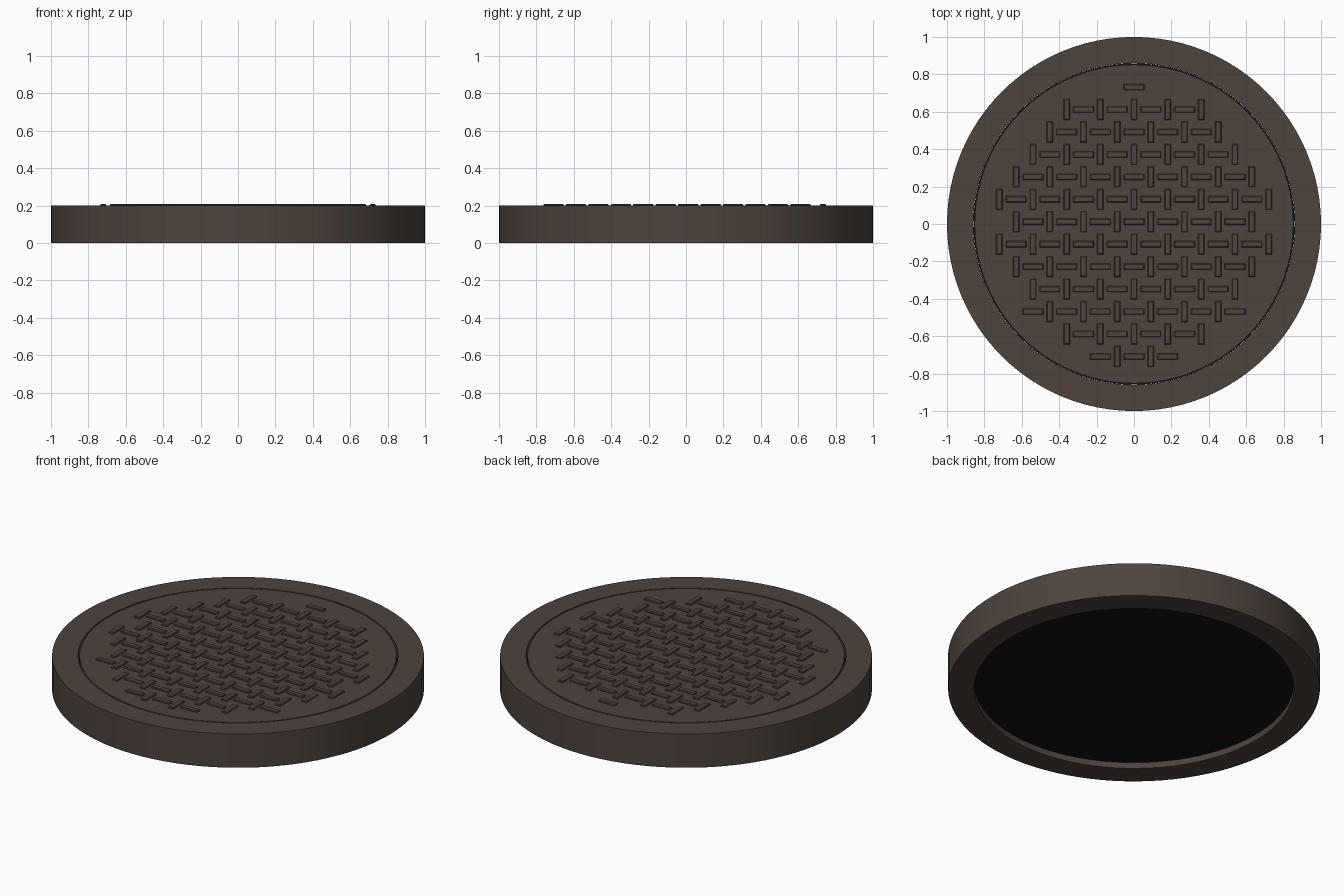
import bpy, bmesh, math

if "Cube" in bpy.data.objects:
    bpy.data.objects.remove(bpy.data.objects["Cube"])

SEG = 96
TOP = 0.20


def material(name, rgb):
    m = bpy.data.materials.new(name)
    m.diffuse_color = (*rgb, 1)
    m.use_nodes = True
    m.node_tree.nodes["Principled BSDF"].inputs["Base Color"].default_value = m.diffuse_color
    return m


iron = material("cast_iron", (0.078, 0.056, 0.046))
dark = material("dark_underside", (0.006, 0.006, 0.006))


def finish(name, bm, mat, smooth=True):
    bmesh.ops.recalc_face_normals(bm, faces=bm.faces)
    me = bpy.data.meshes.new(name)
    bm.to_mesh(me)
    bm.free()
    ob = bpy.data.objects.new(name, me)
    bpy.context.collection.objects.link(ob)
    me.materials.append(mat)
    if smooth:
        bpy.ops.object.select_all(action='DESELECT')
        bpy.context.view_layer.objects.active = ob
        ob.select_set(True)
        bpy.ops.object.shade_smooth_by_angle(angle=math.radians(30))
    return ob


def ring(name, r_in, r_out, z0, z1, mat):
    # rectangular section turned around z
    bm = bmesh.new()
    loops = []
    for r, z in ((r_out, z0), (r_out, z1), (r_in, z1), (r_in, z0)):
        loops.append([bm.verts.new((r * math.cos(2 * math.pi * i / SEG),
                                    r * math.sin(2 * math.pi * i / SEG), z))
                      for i in range(SEG)])
    for k in range(4):
        a, b = loops[k], loops[(k + 1) % 4]
        for i in range(SEG):
            j = (i + 1) % SEG
            bm.faces.new((a[i], a[j], b[j], b[i]))
    return finish(name, bm, mat)


def disc(name, r, z0, z1, mat):
    bm = bmesh.new()
    base = [bm.verts.new((r * math.cos(2 * math.pi * i / SEG),
                          r * math.sin(2 * math.pi * i / SEG), z0)) for i in range(SEG)]
    f = bm.faces.new(base)
    top = bmesh.ops.extrude_face_region(bm, geom=[f])["geom"]
    bmesh.ops.translate(bm, vec=(0, 0, z1 - z0),
                        verts=[g for g in top if isinstance(g, bmesh.types.BMVert)])
    if f.is_valid is False or not any(abs(sum(v.co.z for v in q.verts) / len(q.verts) - z0) < 1e-5
                                      for q in bm.faces):
        bm.faces.new(base)
    return finish(name, bm, mat)


# outer frame, cover plate and the dark body below it
ring("frame", 0.86, 1.0, 0.0, TOP, iron)
disc("cover", 0.852, 0.15, TOP, iron)
disc("cover_underside", 0.859, 0.035, 0.15, dark)

# raised tread bars, alternating direction on a staggered grid
PX, PY, OFF_Y = 0.09, 0.12, 0.012
HL, HW, RISE, LIMIT = 0.055, 0.0165, 0.008, 0.772
bm = bmesh.new()


def tread_bar(cx, cy, hx, hy):
    rows = []
    for inset, z in ((0, TOP - 0.002), (0, TOP + 0.004), (0.004, TOP + RISE)):
        a, b = hx - inset, hy - inset
        rows.append([bm.verts.new((cx + sx * a, cy + sy * b, z))
                     for sx, sy in ((-1, -1), (1, -1), (1, 1), (-1, 1))])
    bm.faces.new(rows[0][::-1])
    bm.faces.new(rows[2])
    for lo, hi in zip(rows, rows[1:]):
        for i in range(4):
            j = (i + 1) % 4
            bm.faces.new((lo[i], lo[j], hi[j], hi[i]))


for j in range(-7, 8):
    for i in range(-9, 10):
        hx, hy = (HL, HW) if (i + j) % 2 == 0 else (HW, HL)
        cx, cy = i * PX, j * PY + OFF_Y
        if math.hypot(abs(cx) + hx, abs(cy) + hy) < LIMIT:
            tread_bar(cx, cy, hx, hy)
finish("tread_bars", bm, iron, smooth=False)
